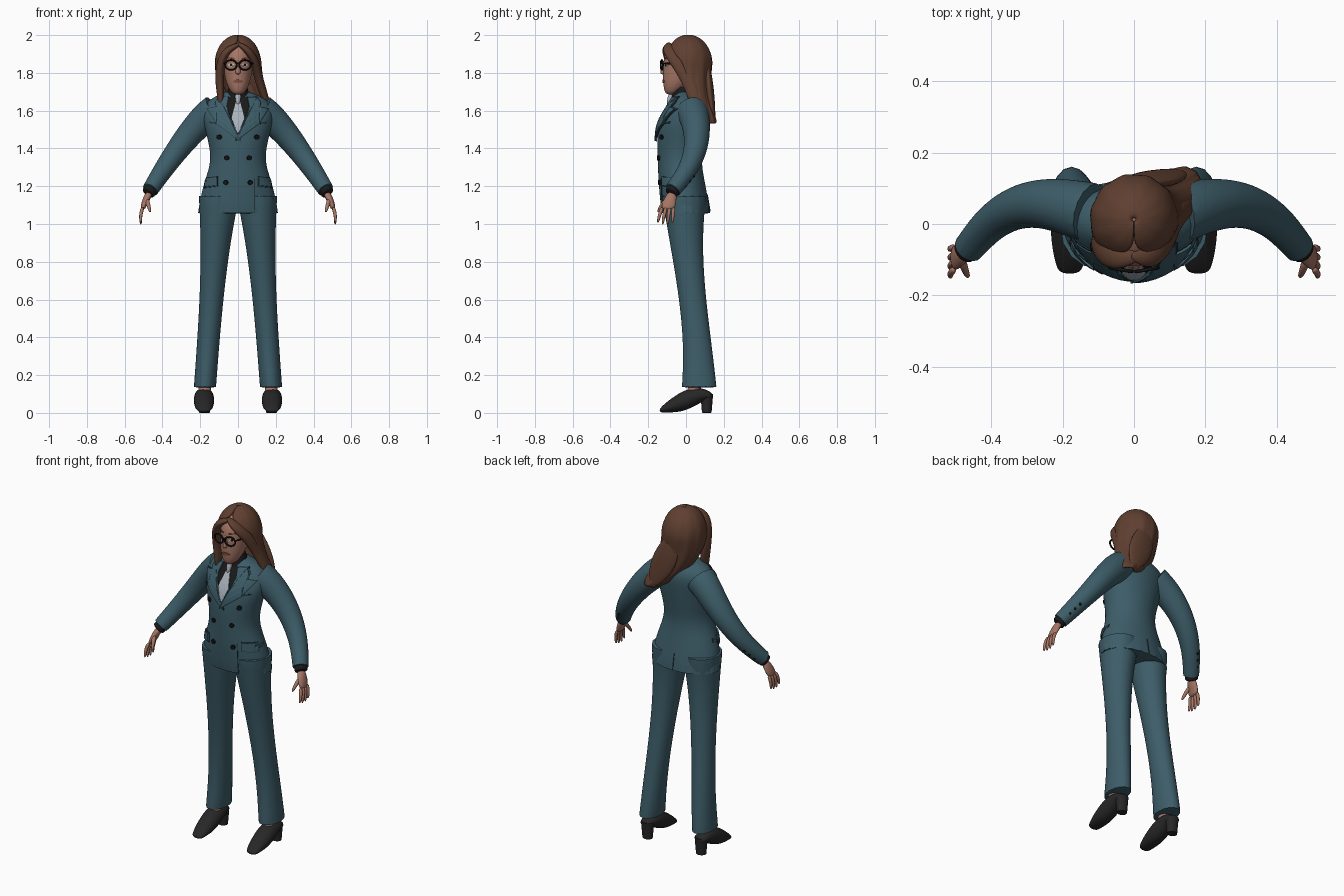
import bpy, bmesh
from math import sin, cos, pi, radians
from mathutils import Vector
from mathutils.bvhtree import BVHTree

if "Cube" in bpy.data.objects:
    bpy.data.objects.remove(bpy.data.objects["Cube"])


def material(name, red, green, blue):
    made = bpy.data.materials.new(name)
    made.use_nodes = True
    made.diffuse_color = (red, green, blue, 1)
    made.node_tree.nodes["Principled BSDF"].inputs["Base Color"].default_value = made.diffuse_color
    return made


suit = material("teal suit", .047, .11, .14)
seam = material("dark teal seam", .02, .04, .05)
shirt = material("black shirt", .01, .01, .01)
tie_grey = material("pale grey tie", .4, .45, .5)
skin = material("skin", .38, .18, .13)
brown = material("brown hair", .115, .05, .03)
leather = material("black leather", .02, .02, .02)
black = material("black frame", .006, .006, .006)
lip = material("lips", .25, .08, .06)
white = material("eye white", .6, .55, .5)

SIDES = (("left", 1), ("right", -1))
X, Y, Z = Vector((1, 0, 0)), Vector((0, 1, 0)), Vector((0, 0, 1))


def steps(count):
    return [i / count for i in range(count + 1)]


def mix(start, end, t):
    return start + (end - start) * t


def smooth(t):
    t = min(max(t, 0), 1)
    return t * t * (3 - 2 * t)


def finish(name, bm, mat):
    """Turn a bmesh into an object."""
    bmesh.ops.recalc_face_normals(bm, faces=bm.faces)
    mesh = bpy.data.meshes.new(name)
    bm.to_mesh(mesh)
    bm.free()
    mesh.materials.append(mat)
    made = bpy.data.objects.new(name, mesh)
    bpy.context.collection.objects.link(made)
    return made


def subdivide(target, levels):
    modifier = target.modifiers.new("Subdivision", "SUBSURF")
    modifier.levels = modifier.render_levels = levels


def thicken(target, amount):
    modifier = target.modifiers.new("Thickness", "SOLIDIFY")
    modifier.thickness, modifier.offset = amount, 0


def loft(name, rings, mat, ref=None, side=1, count=16, crease=0):
    """Skin rings (x, y, z, rx, ry); level rings, or square to the path when ref is given."""
    bm = bmesh.new()
    layer = bm.edges.layers.float.new("crease_edge")
    mids = [Vector((side * x, y, z)) for x, y, z, rx, ry in rings]
    loops = []
    for i, (mid, ring) in enumerate(zip(mids, rings)):
        across, along = X, Y
        if ref:
            path = (mids[min(i + 1, len(mids) - 1)] - mids[max(i - 1, 0)]).normalized()
            across = (ref - path * ref.dot(path)).normalized()
            along = path.cross(across)
        *place, rx, ry = ring
        loops.append([bm.verts.new(mid + across * rx * cos(2 * pi * k / count)
                                   + along * ry * sin(2 * pi * k / count)) for k in range(count)])
    for low, high in zip(loops, loops[1:]):
        for k in range(count):
            bm.faces.new((low[k], low[k - 1], high[k - 1], high[k])).smooth = True
    for loop in (loops[0], loops[-1]):
        cap = bm.faces.new(loop)
        cap.smooth = not crease
        for edge in cap.edges:
            edge[layer] = crease
    made = finish(name, bm, mat)
    subdivide(made, 2)
    return made


def tube(name, points, mat, thick, side=1, ref=Y, tip=1):
    """Round tube that tapers from thick to thick * tip."""
    last = len(points) - 1
    radii = [mix(thick, thick * tip, i / last) for i in range(last + 1)]
    return loft(name, [(*p, r, r) for p, r in zip(points, radii)], mat, ref, side, 8)


def plate(name, outline, mat, target, lift, toward=1, thick=.006):
    """Thin plate with an (x, z) outline, laid onto the target's surface."""
    tree = BVHTree.FromObject(target, bpy.context.evaluated_depsgraph_get())
    bm = bmesh.new()
    bm.faces.new([bm.verts.new((x, 0, z)) for x, z in outline])
    bmesh.ops.triangulate(bm, faces=bm.faces)
    bmesh.ops.subdivide_edges(bm, edges=bm.edges, cuts=4, use_grid_fill=True)
    for vert in bm.verts:
        hit = tree.ray_cast(vert.co - Y * toward, Y * toward)[0]
        if hit is None:
            hit = tree.find_nearest(vert.co)[0]
        vert.co = hit - Y * toward * lift
    thicken(finish(name, bm, mat), thick)


def oval(x, z, rx, rz):
    return [(x + rx * cos(pi * k / 6), z + rz * sin(pi * k / 6)) for k in range(12)]


def box(x, z, wide, high, slant=0):
    return [(x + wide * i, z + high * j + slant * i) for i, j in ((-1, -1), (1, -1), (1, 1), (-1, 1))]


# Jacket body: hem, hips, waist, chest, shoulders, neck
jacket = loft("jacket", [(0, y, z, rx, ry) for z, y, rx, ry in (
    (1.055, 0, .215, .13), (1.2, -.02, .19, .126), (1.32, -.035, .142, .115), (1.42, -.03, .153, .125),
    (1.54, -.02, .187, .13), (1.62, .01, .19, .108), (1.67, .01, .14, .08), (1.7, 0, .06, .05))],
    suit, count=24, crease=.9)

# Shirt front and tie
plate("shirt_front", [(-.06, 1.67), (.06, 1.67), (.06, 1.6), (0, 1.46), (-.06, 1.6)], shirt, jacket, .002)
plate("tie", [(-.01, 1.65), (.01, 1.65), (.034, 1.56), (0, 1.47), (-.034, 1.56)], tie_grey, jacket, .007)
tube("tie_knot", [(0, -.075, 1.69), (0, -.086, 1.66), (0, -.095, 1.63)], tie_grey, .02, ref=X, tip=.5)

# Lapels, buttons and pockets
lapel = [(.05, 1.67), (.1, 1.67), (.12, 1.64), (.11, 1.62), (.16, 1.61), (.11, 1.53),
         (-.01, 1.44), (0, 1.48), (.04, 1.56), (.06, 1.62)]
for word, s in SIDES:
    shape = [(s * x, z) for x, z in lapel]
    edge = [(s * mix(.07, x, 1.07), mix(1.57, z, 1.05)) for x, z in lapel]
    plate(word + "_lapel_edge", edge, seam, jacket, .004, thick=.004)
    plate(word + "_lapel", shape, suit, jacket, .009 + .002 * s, thick=.008)
    for row, x, z in (("upper", .1, 1.46), ("middle", .06, 1.35), ("lower", .065, 1.22)):
        plate(f"{word}_{row}_button", oval(s * x, z, .013, .013), black, jacket, .006, thick=.009)
    plate(word + "_flap_edge", box(s * .142, 1.222, .036, .027, -s * .004), seam, jacket, .003)
    plate(word + "_pocket_flap", box(s * .142, 1.224, .032, .023, -s * .004), suit, jacket, .009, thick=.009)
    plate(word + "_breast_pocket", box(s * .122, 1.535, .03, .004, s * .003), seam, jacket, .003)
plate("front_overlap_seam", box(.086, 1.15, .002, .09), seam, jacket, .001)
plate("back_vent", box(0, 1.11, .002, .045), seam, jacket, .001, -1)


# Arms: sloping out, bent forward at the elbow
def arm_ring(t):
    radius = mix(.088, .044, t)
    return (mix(.12, .465, t), .03 + .1 * t - .2 * t ** 3, mix(1.6, 1.18, t ** 1.3), radius, radius)


for word, s in SIDES:
    loft(word + "_sleeve", [arm_ring(t) for t in steps(8)], suit, Y, s, crease=.6)
    tube(word + "_cuff", [(.45, -.055, 1.2), (.47, -.073, 1.17), (.478, -.08, 1.16)], shirt, .04, s)
    for k in range(3):
        x, y, z, radius, depth = arm_ring(.96 - .05 * k)
        bpy.ops.mesh.primitive_uv_sphere_add(segments=10, ring_count=6, radius=.009,
                                             location=(s * x, y + radius, z))
        button = bpy.context.object
        button.name = f"{word}_cuff_button_{k}"
        button.data.materials.append(black)
    # Hand with spread fingers
    loft(word + "_hand", [(.466, -.072, 1.175, .026, .024), (.495, -.09, 1.11, .018, .04),
                          (.505, -.096, 1.075, .014, .036)], skin, None, s, 12)
    for k, finger in enumerate(("index", "middle", "ring", "little")):
        root, tip = -.125 + .02 * k, -.15 + .026 * k
        low = .99 + .01 * abs(k - 1.5)
        tube(f"{word}_{finger}_finger", [(.503, root, 1.09), (.517, mix(root, tip, .6), 1.05), (.514, tip, low)],
             skin, .012, s, tip=.6)
    tube(word + "_thumb", [(.485, -.095, 1.135), (.474, -.13, 1.1), (.464, -.15, 1.06)], skin, .015, s, tip=.5)


# Legs and shoes
def leg_ring(t):
    return (mix(.1, .175, t), mix(-.01, .07, smooth(t)), mix(1.15, .135, t),
            .06 + .05 * (1 - t) ** 3, .073 + .13 * (t - .6) ** 2)


def shoe_ring(t):
    half = .05 * sin(pi * mix(.06, .9, t))
    sole = .07 * smooth((t - .25) / .75)
    return (.18, mix(-.14, .14, t), sole + half, .055 * sin(pi * mix(.1, .9, t)) ** .5, half)


for word, s in SIDES:
    loft(word + "_trouser_leg", [leg_ring(t) for t in steps(8)], suit, None, s, crease=.9)
    tube(word + "_ankle", [(.176, .065, .25), (.176, .055, .14), (.178, .02, .085)], skin, .037, s, X)
    loft(word + "_shoe", [shoe_ring(t) for t in steps(9)], leather, X, s)
    loft(word + "_heel", [(.178, .11, z, .03 + z / 12, .026 + z / 12) for z in (0, .05, .1)],
         leather, None, s, crease=.9)

# Neck, collar and head
tube("neck", [(0, 0, 1.6), (0, -.01, 1.68), (0, -.01, 1.78)], skin, .047, ref=X)
loft("shirt_collar", [(0, -.012, mix(1.64, 1.725, t), mix(.075, .05, t), mix(.075, .052, t)) for t in steps(3)],
     shirt, crease=.8)
head = loft("head", [(0, y, z, rx, ry) for z, y, rx, ry in (
    (1.685, -.08, .02, .02), (1.7, -.07, .04, .045), (1.74, -.05, .062, .072), (1.79, -.03, .074, .094),
    (1.85, -.015, .082, .106), (1.92, 0, .082, .114), (1.98, 0, .03, .04))], skin)
tube("nose", [(0, -.11, 1.87), (0, -.12, 1.82), (0, -.125, 1.79)], skin, .009, ref=X, tip=1.9)
plate("mouth", oval(0, 1.755, .026, .009), lip, head, .001)

# Eyes, brows, ears and glasses
for word, s in SIDES:
    plate(word + "_eye", oval(s * .036, 1.842, .016, .008), white, head, .001, thick=.003)
    plate(word + "_iris", oval(s * .036, 1.842, .007, .007), black, head, .002, thick=.003)
    plate(word + "_brow", box(s * .038, 1.878, .02, .003, s * .002), brown, head, .002)
    tube(word + "_ear", [(.08, -.005, 1.79), (.086, 0, 1.83), (.084, .003, 1.85)], skin, .012, s)
    bpy.ops.mesh.primitive_torus_add(
        major_segments=28, minor_segments=8, major_radius=.031, minor_radius=.005,
        location=(s * .037, -.128, 1.842), rotation=(radians(90), 0, s * radians(10)))
    rim = bpy.context.object
    rim.name = word + "_glasses_rim"
    rim.scale.y = .85
    rim.data.materials.append(black)
    rim.data.shade_smooth()
    tube(word + "_glasses_temple", [(.066, -.122, 1.85), (.08, -.08, 1.85), (.088, 0, 1.85)], black, .005, s, Z)
tube("glasses_bridge", [(-.01, -.13, 1.85), (0, -.134, 1.853), (.01, -.13, 1.85)], black, .004, ref=Z)


# Hair: a domed crown, then a fall that drifts behind the left shoulder, open at the face
def hair_row(bm, z, x, y, rx, ry, right, left):
    row = []
    for t in steps(40):
        turn = radians(mix(-right, left, t))
        wave = 1 + .018 * sin(11 * turn + 9 * z) + .01 * sin(23 * turn)
        row.append(bm.verts.new((x + rx * sin(turn) * wave, y + ry * cos(turn) * wave, z)))
    return row


bm = bmesh.new()
rows = []
for t in steps(8):
    rise, spread = sin(pi / 2 * (1 - t)), max(sin(pi / 2 * t), .03)
    open_angle = smooth(rise * 1.1)
    rows.append(hair_row(bm, mix(1.85, 1.992, rise), 0, .012, .113 * spread, .118 * spread,
                         mix(118, 180, open_angle), mix(105, 180, open_angle)))
for t in steps(8)[1:]:
    rows.append(hair_row(bm, mix(1.85, 1.53, t), .15 * t * t, mix(.012, .09, t * t), mix(.113, .04, t ** 4),
                         mix(.118, .065, t), mix(118, 55, t), mix(105, 65, t)))
for high, low in zip(rows, rows[1:]):
    for k in range(len(high) - 1):
        bm.faces.new((high[k], high[k + 1], low[k + 1], low[k])).smooth = True
hair = finish("hair", bm, brown)
thicken(hair, .022)
subdivide(hair, 1)


def lock(name, points, wide, ref):
    """Flat strand, pinched at both ends."""
    rings = []
    for point, t in zip(points, steps(len(points) - 1)):
        pinch = 1 - .7 * abs(2 * t - 1) ** 3
        rings.append((*point, wide * pinch, .025 * pinch))
    loft(name, rings, brown, ref, count=12)


# Locks framing the face and falling down the back
lock("right_front_lock", [(.02, -.09, 1.955), (-.05, -.1, 1.93), (-.09, -.07, 1.87), (-.1, -.045, 1.77),
                          (-.09, -.05, 1.68), (-.095, -.06, 1.61)], .043, Y)
lock("left_front_lock", [(-.01, -.09, 1.96), (.045, -.1, 1.93), (.09, -.05, 1.87), (.11, .02, 1.76),
                         (.15, .05, 1.65), (.18, .09, 1.53)], .042, Y)
lock("back_lock", [(0, .11, 1.88), (.03, .12, 1.76), (.08, .13, 1.65), (.13, .15, 1.54)], .08, X)
